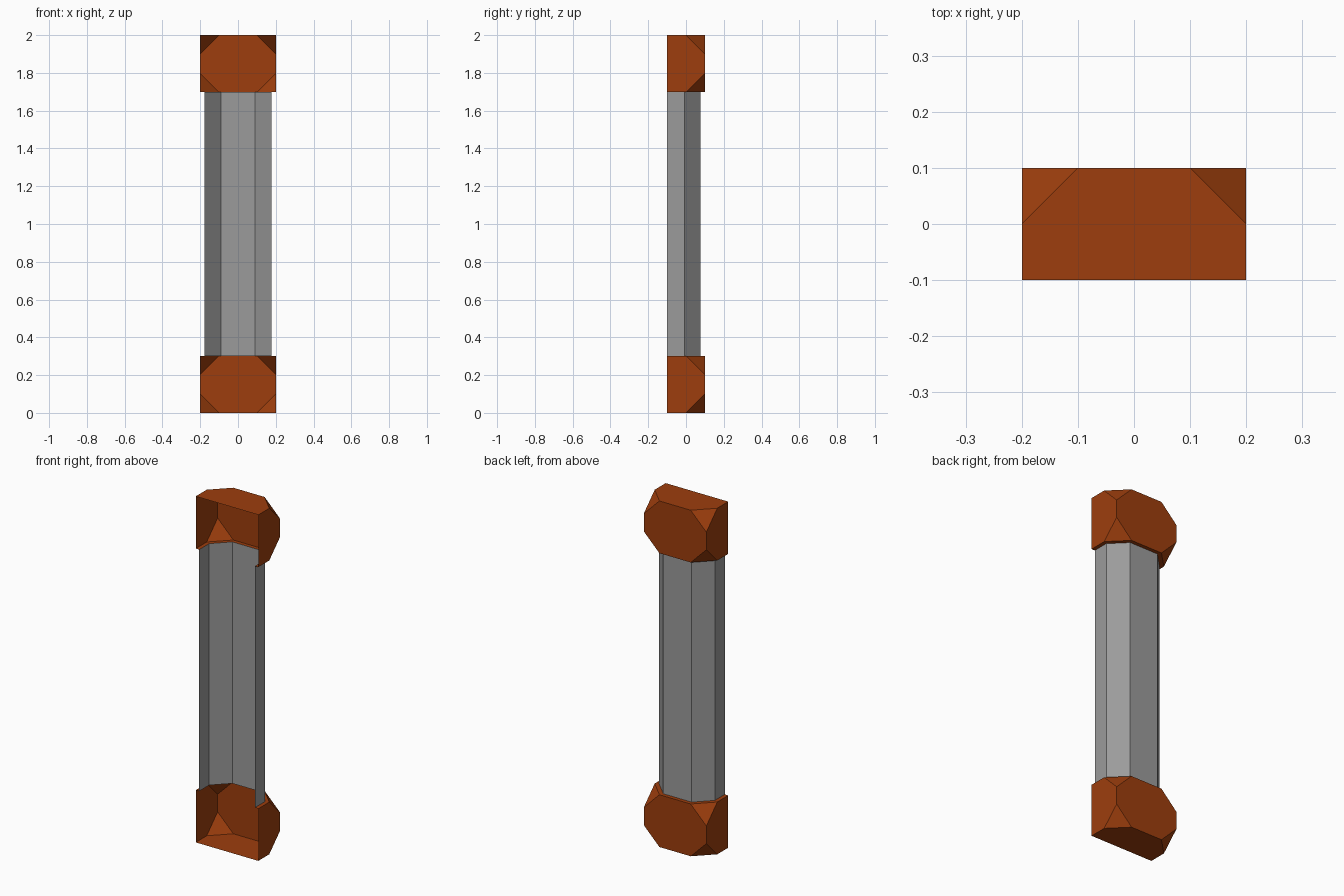
import bpy, bmesh
from mathutils import Matrix, Vector

if "Cube" in bpy.data.objects:
    bpy.data.objects.remove(bpy.data.objects["Cube"])

W, D, H, CUT, INSET = 0.2, 0.1, 0.302, 0.1, 0.022
EDGE = INSET * (2 ** 0.5 - 1)


def half_outline(x, front, side, chamfer_x, back):
    pts = [(-x, front), (-x, side), (-chamfer_x, back)]
    return pts + [(-px, py) for px, py in reversed(pts)]


OUTER = half_outline(W, -D, D - CUT, W - CUT, D)
INNER = half_outline(W - INSET, -D, D - CUT - EDGE, W - CUT - EDGE, D - INSET)


def strip(bm, ring_a, za, ring_b, zb):
    """Quads between two open outlines."""
    a = [bm.verts.new((x, y, za)) for x, y in ring_a]
    b = [bm.verts.new((x, y, zb)) for x, y in ring_b]
    for i in range(len(a) - 1):
        bm.faces.new((a[i], b[i], b[i + 1], a[i + 1]))


def finish(name, bm, material):
    bmesh.ops.remove_doubles(bm, verts=bm.verts[:], dist=1e-4)
    bmesh.ops.recalc_face_normals(bm, faces=bm.faces[:])
    # the open shells face away from the axis: make the back wall point to +y
    back = max(bm.faces, key=lambda f: f.calc_center_median().y)
    if back.normal.y < 0:
        bmesh.ops.reverse_faces(bm, faces=bm.faces[:])
    mesh = bpy.data.meshes.new(name)
    bm.to_mesh(mesh)
    bm.free()
    mesh.materials.append(material)
    bpy.context.collection.objects.link(bpy.data.objects.new(name, mesh))


def colour(name, rgb):
    mat = bpy.data.materials.new(name)
    mat.diffuse_color = (*rgb, 1)
    mat.use_nodes = True
    mat.node_tree.nodes["Principled BSDF"].inputs["Base Color"].default_value = mat.diffuse_color
    return mat


def end_block(name, z0, rim_z, material):
    """Block with cut back corners, open at the front and towards the shaft."""
    bm = bmesh.new()
    bmesh.ops.create_cube(bm, size=1, matrix=Matrix.Translation((0, 0, z0 + H / 2))
                          @ Matrix.Diagonal((2 * W, 2 * D, H, 1)))
    for sx in (-1, 1):
        for z, sz in ((z0, -1), (z0 + H, 1)):
            cut = bmesh.ops.bisect_plane(
                bm, geom=bm.verts[:] + bm.edges[:] + bm.faces[:], dist=1e-6,
                plane_co=Vector((sx * (W - CUT), D, z)),
                plane_no=Vector((sx, 1, sz)), clear_outer=True)
            bm.faces.new([g for g in cut["geom_cut"] if isinstance(g, bmesh.types.BMVert)])
    bm.normal_update()
    gone = [f for f in bm.faces if all(abs(v.co.y + D) < 1e-4 for v in f.verts)
            or all(abs(v.co.z - rim_z) < 1e-4 for v in f.verts)]
    bmesh.ops.delete(bm, geom=gone, context='FACES')
    # narrow rim meeting the shaft
    strip(bm, OUTER, rim_z, INNER, rim_z)
    finish(name, bm, material)


rust = colour("rust_brown", (0.34, 0.048, 0.004))
grey = colour("dark_grey", (0.33, 0.33, 0.33))

end_block("bottom_block", 0, H, rust)
end_block("top_block", 2 - H, 2 - H, rust)

# open-fronted shaft
bm = bmesh.new()
strip(bm, INNER, H, INNER, 2 - H)
finish("shaft", bm, grey)
